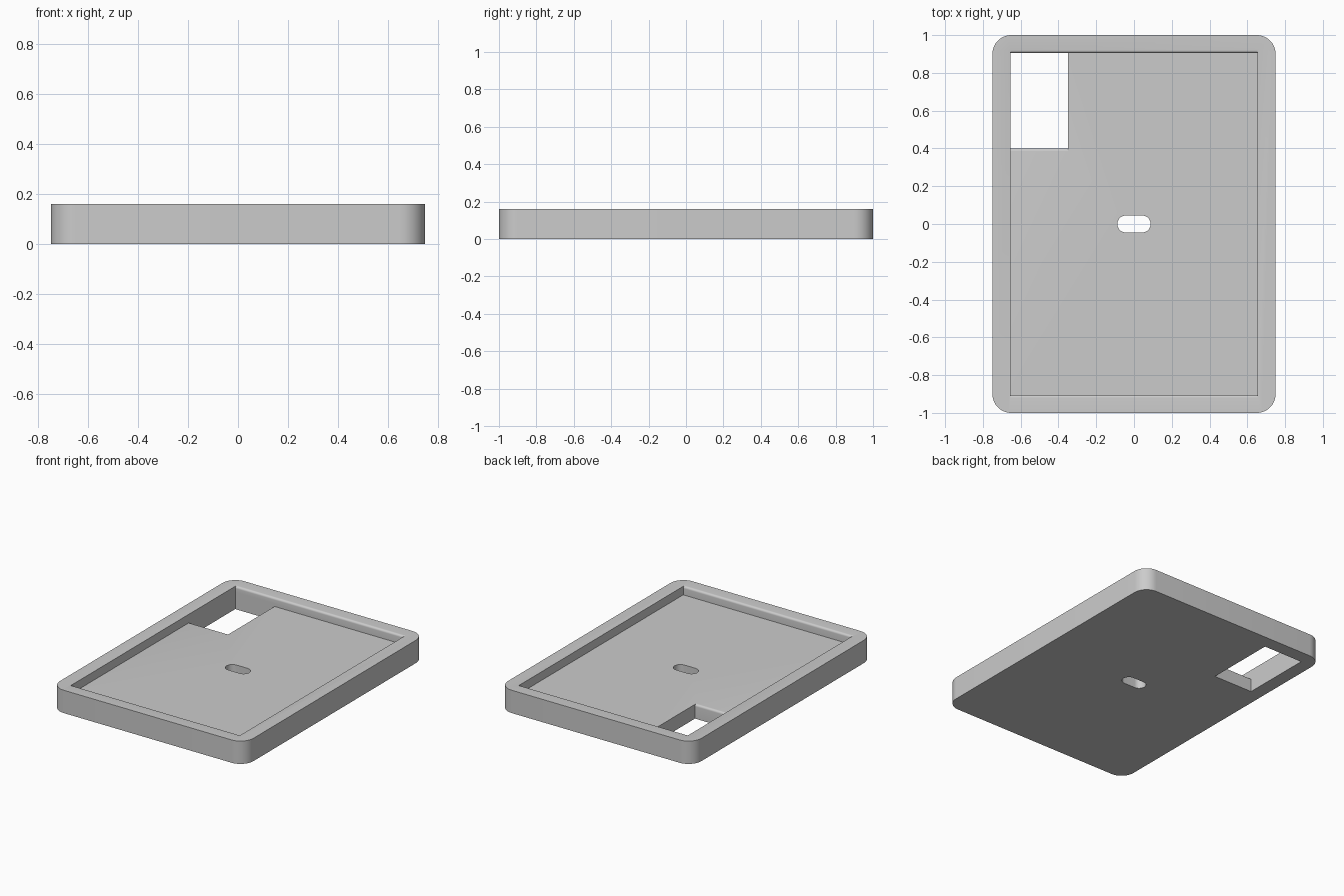
import bpy
import bmesh
from math import cos, sin, pi, radians
from mathutils import Vector

HEIGHT, FLOOR = 0.16, 0.10      # overall height, recess floor level
IN_X, IN_Y = 0.655, 0.905       # half size of the recess
ROUND = 0.015                   # rounding of the inner lips

cube = bpy.data.objects.get("Cube")
if cube:
    bpy.data.objects.remove(cube, do_unlink=True)

grey = bpy.data.materials.new("plain grey")
grey.use_nodes = True
colour = (0.6, 0.6, 0.6, 1.0)
grey.diffuse_color = colour
grey.node_tree.nodes["Principled BSDF"].inputs["Base Color"].default_value = colour


def prism(name, outline, direction):
    """Extrude a closed 3D outline into a solid."""
    bm = bmesh.new()
    face = bm.faces.new([bm.verts.new(p) for p in outline])
    extruded = bmesh.ops.extrude_face_region(bm, geom=[face])["geom"]
    verts = [v for v in extruded if isinstance(v, bmesh.types.BMVert)]
    bmesh.ops.translate(bm, verts=verts, vec=Vector(direction))
    bmesh.ops.recalc_face_normals(bm, faces=bm.faces)
    mesh = bpy.data.meshes.new(name)
    bm.to_mesh(mesh)
    bm.free()
    mesh.materials.append(grey)
    obj = bpy.data.objects.new(name, mesh)
    bpy.context.collection.objects.link(obj)
    return obj


def rounded_outline(half_x, half_y, radius, z, steps=12):
    """Rounded rectangle in the ground plane."""
    points = []
    for corner, (sx, sy) in enumerate([(1, 1), (-1, 1), (-1, -1), (1, -1)]):
        for i in range(steps + 1):
            a = (corner + i / steps) * pi / 2
            p = Vector((sx * (half_x - radius) + radius * cos(a),
                        sy * (half_y - radius) + radius * sin(a), z))
            if not points or (p - points[-1]).length > 1e-5:
                points.append(p)
    if (points[0] - points[-1]).length < 1e-5:
        points.pop()
    return points


def lip(x, wall_y, top, side, steps=6):
    """Rounded lip from the wall up to the surface above it."""
    points = []
    for i in range(steps + 1):
        a = i / steps * pi / 2
        points.append((x, wall_y + side * ROUND * (1 - cos(a)),
                       top - ROUND + ROUND * sin(a)))
    return points


def cut(target, cutter):
    cutter.hide_render = True
    mod = target.modifiers.new("cut", "BOOLEAN")
    mod.operation = "DIFFERENCE"
    mod.solver = "EXACT"
    mod.object = cutter
    bpy.context.view_layer.objects.active = target
    bpy.ops.object.modifier_apply(modifier=mod.name)
    bpy.data.objects.remove(cutter, do_unlink=True)


# Rounded outer block
tray = prism("tray", rounded_outline(0.75, 1.0, 0.1, 0), (0, 0, HEIGHT))

# Recess with rounded lips at front and back
back = lip(-IN_X, IN_Y, HEIGHT, 1)
front = lip(-IN_X, -IN_Y, HEIGHT, -1)
above = [(-IN_X, s * (IN_Y + ROUND), HEIGHT + 0.1) for s in (1, -1)]
recess = ([(-IN_X, -IN_Y, FLOOR), (-IN_X, IN_Y, FLOOR)]
          + back + above + front[::-1])
cut(tray, prism("recess_cutter", recess, (2 * IN_X, 0, 0)))

# Corner window, rounded along its front edge
edge_y = 0.4
window = ([(-IN_X, edge_y, -0.1), (-IN_X, IN_Y, -0.1),
           (-IN_X, IN_Y, FLOOR + 0.02), (-IN_X, edge_y - ROUND, FLOOR + 0.02)]
          + lip(-IN_X, edge_y, FLOOR, -1)[::-1])
cut(tray, prism("window_cutter", window, (IN_X - 0.35, 0, 0)))

# Central slot
cut(tray, prism("slot_cutter", rounded_outline(0.088, 0.045, 0.045, -0.1),
                (0, 0, 0.24)))

# Smooth curves, sharp edges
bpy.ops.object.select_all(action="DESELECT")
tray.select_set(True)
bpy.context.view_layer.objects.active = tray
bpy.ops.object.shade_smooth_by_angle(angle=radians(30))
